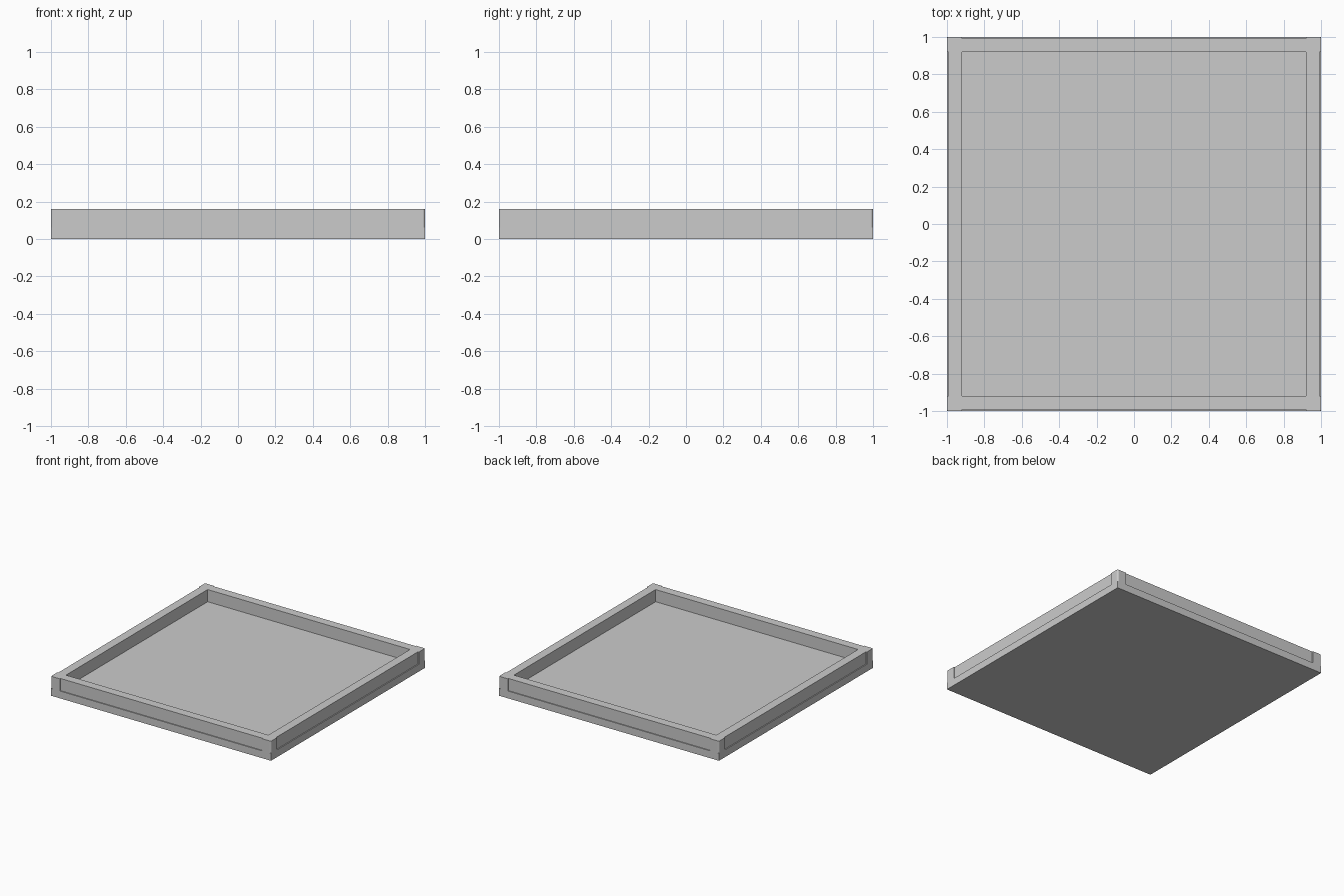
import bpy
import bmesh
from math import pi, sin, cos
from mathutils import Matrix

cube = bpy.data.objects.get("Cube")
if cube:
    bpy.data.objects.remove(cube, do_unlink=True)

HALF = 1.0      # half width of the tray
INNER = 0.92    # inner wall and start of each corner post
PANEL = 0.992   # recessed outer wall
FLOOR = 0.06
TOP = 0.16
ROUND = 0.012   # rounding of the corner posts

grey = bpy.data.materials.new("light_grey")
grey.use_nodes = True
colour = (0.6, 0.6, 0.6, 1)
grey.diffuse_color = colour
grey.node_tree.nodes["Principled BSDF"].inputs["Base Color"].default_value = colour


def add_object(name, bm):
    bmesh.ops.recalc_face_normals(bm, faces=bm.faces)
    mesh = bpy.data.meshes.new(name)
    bm.to_mesh(mesh)
    bm.free()
    mesh.materials.append(grey)
    obj = bpy.data.objects.new(name, mesh)
    bpy.context.collection.objects.link(obj)
    return obj


# Flat square base
bm = bmesh.new()
bmesh.ops.create_cube(bm, size=1)
bmesh.ops.scale(bm, vec=(2 * HALF, 2 * HALF, FLOOR), verts=bm.verts)
bmesh.ops.translate(bm, vec=(0, 0, FLOOR / 2), verts=bm.verts)
add_object("tray_base", bm)

# Rim: one corner outline turned four times, then raised
centre = HALF - ROUND
arc = [(centre + ROUND * cos(i * pi / 8), centre + ROUND * sin(i * pi / 8))
       for i in range(5)]
outline = [(PANEL, 0), (PANEL, INNER), (HALF, INNER), *arc,
           (INNER, HALF), (INNER, PANEL), (0, PANEL),
           (0, INNER), (INNER, INNER), (INNER, 0)]
bm = bmesh.new()
for turn in range(4):
    rot = Matrix.Rotation(turn * pi / 2, 3, 'Z')
    bm.faces.new([bm.verts.new(rot @ Matrix.Translation((x, y, FLOOR)).translation)
                  for x, y in outline])
bmesh.ops.remove_doubles(bm, verts=bm.verts, dist=0.0001)
raised = bmesh.ops.extrude_face_region(bm, geom=bm.faces[:], use_keep_orig=True)
bmesh.ops.translate(bm, vec=(0, 0, TOP - FLOOR),
                    verts=[v for v in raised["geom"] if isinstance(v, bmesh.types.BMVert)])
add_object("tray_rim", bm)
